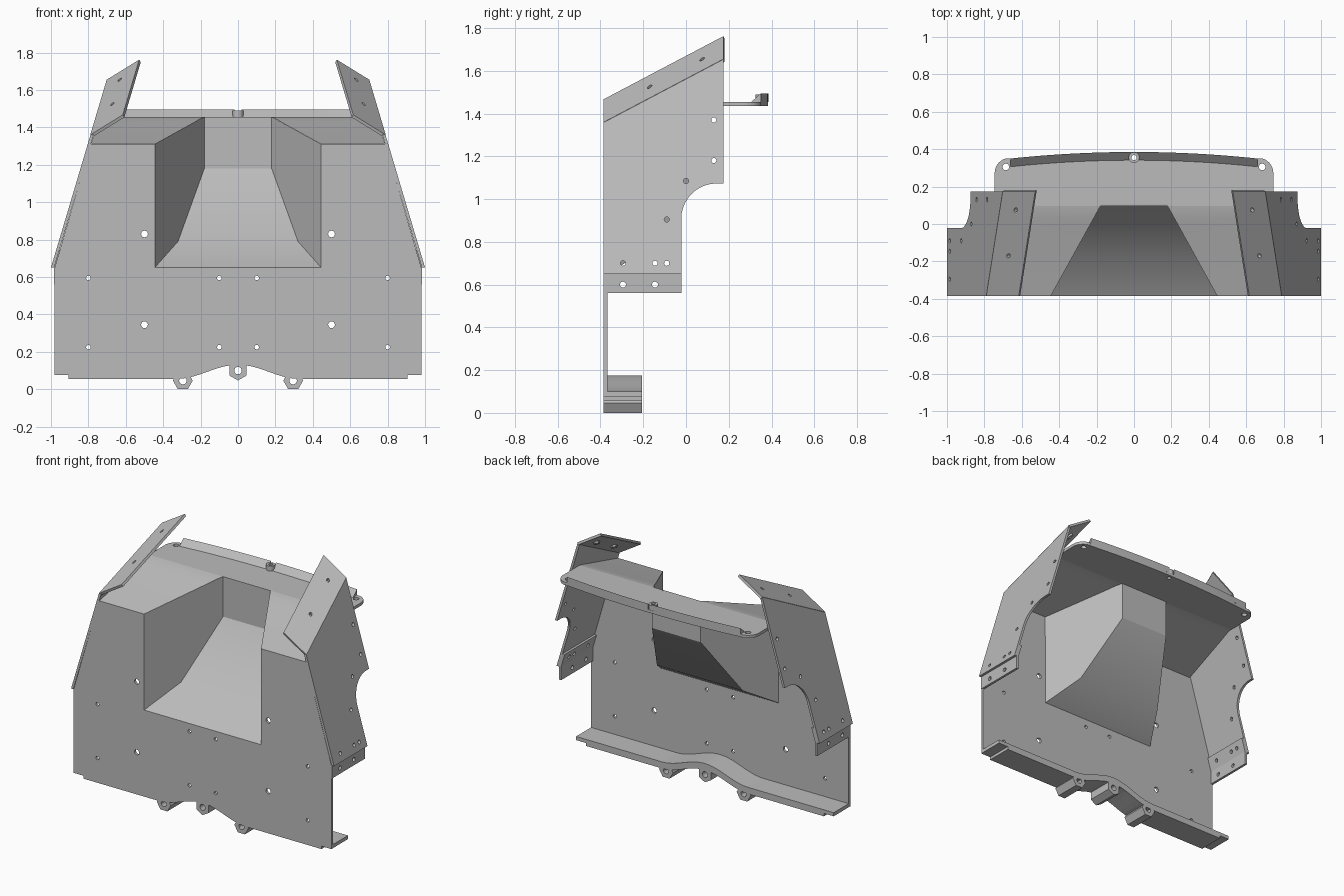
import bpy
import bmesh
from math import cos, sin, pi
from mathutils import Matrix, Vector

cube = bpy.data.objects.get("Cube")
if cube:
    bpy.data.objects.remove(cube)

# One bare sheet metal colour
metal = bpy.data.materials.new("sheet_grey")
metal.use_nodes = True
GREY = (0.5, 0.5, 0.5, 1)
metal.diffuse_color = GREY
bsdf = next(n for n in metal.node_tree.nodes if n.type == 'BSDF_PRINCIPLED')
bsdf.inputs["Base Color"].default_value = GREY
bsdf.inputs["Roughness"].default_value = 0.6

T = 0.017                      # sheet thickness
FRONT, BACK = -0.385, 0.175    # depth of the side panels
MIRROR = Matrix.Scale(-1, 4, (1, 0, 0))


def frame(origin, u, v, w):
    m = Matrix.Identity(4)
    for i, col in enumerate((u, v, w, origin)):
        for r in range(3):
            m[r][i] = col[r]
    return m


def finish(name, mesh):
    mesh.materials.clear()
    mesh.materials.append(metal)
    obj = bpy.data.objects.new(name, mesh)
    bpy.context.collection.objects.link(obj)
    return obj


def ring(x, y, r, n=16, turn=0.0):
    return [(x + r * cos(turn + 2 * pi * i / n), y + r * sin(turn + 2 * pi * i / n))
            for i in range(n)]


def plate(name, outline, holes, matrix, thick=T):
    """Flat plate with holes, drawn in the frame's u-v plane, thickened along w."""
    curve = bpy.data.curves.new(name, 'CURVE')
    curve.dimensions = '2D'
    curve.fill_mode = 'BOTH'
    curve.extrude = thick / 2
    for loop in [outline] + [ring(*h) for h in holes]:
        s = curve.splines.new('POLY')
        s.points.add(len(loop) - 1)
        for p, (x, y) in zip(s.points, loop):
            p.co = (x, y, 0, 1)
        s.use_cyclic_u = True
    tmp = bpy.data.objects.new(name + "_curve", curve)
    bpy.context.collection.objects.link(tmp)
    deps = bpy.context.evaluated_depsgraph_get()
    mesh = bpy.data.meshes.new_from_object(tmp.evaluated_get(deps))
    bpy.data.objects.remove(tmp)
    bm = bmesh.new()
    bm.from_mesh(mesh)
    bmesh.ops.remove_doubles(bm, verts=bm.verts, dist=1e-5)
    bmesh.ops.transform(bm, matrix=matrix @ Matrix.Translation((0, 0, thick / 2)), verts=bm.verts)
    bmesh.ops.recalc_face_normals(bm, faces=bm.faces)
    bm.to_mesh(mesh)
    bm.free()
    for p in mesh.polygons:
        p.use_smooth = False
    return finish(name, mesh)


def shell(name, verts, faces, thick=0):
    """Folded sheet, thickened behind its faces, or a closed solid if thick is 0."""
    mesh = bpy.data.meshes.new(name)
    mesh.from_pydata(verts, [], faces)
    obj = finish(name, mesh)
    bpy.ops.object.select_all(action='DESELECT')
    obj.select_set(True)
    bpy.context.view_layer.objects.active = obj
    if thick:
        mod = obj.modifiers.new("sheet", 'SOLIDIFY')
        mod.thickness = thick
        mod.offset = -1
        bpy.ops.object.modifier_apply(modifier=mod.name)
    else:
        bm = bmesh.new()
        bm.from_mesh(mesh)
        bmesh.ops.recalc_face_normals(bm, faces=bm.faces)
        bm.to_mesh(mesh)
        bm.free()
    bpy.ops.object.shade_smooth_by_angle(angle=0.5)


def mirrored(half):
    return half + [(-x, y) for x, y in reversed(half)]


def bump(x):
    return 0.038 * (1 + cos(pi * x / 0.33)) if abs(x) < 0.33 else 0.0


ARCH = [i * 0.033 for i in range(-10, 11)]
UPRIGHT = frame((0, FRONT, 0), (1, 0, 0), (0, 0, 1), (0, 1, 0))

# Front plate with the recess opening and arched lower edge
side_edge = [(0.905, 0.055), (0.905, 0.075), (0.98, 0.075), (0.98, 0.65),
             (0.788, 1.31), (0.445, 1.31), (0.445, 0.65)]
outline = mirrored(side_edge) + [(x, 0.055 + bump(x)) for x in ARCH]
holes = [(s * x, z, r) for s in (-1, 1) for x, z, r in (
    (0.5, 0.83, 0.018), (0.5, 0.345, 0.018), (0.8, 0.595, 0.012), (0.1, 0.595, 0.012),
    (0.8, 0.225, 0.012), (0.1, 0.225, 0.012))]
plate("front_plate", outline, holes, UPRIGHT)

# Two-layer arched bottom flange
for name, half, low, high in (("bottom_flange", 0.98, 0.075, 0.1),
                              ("flange_stiffener", 0.905, 0.055, 0.0755)):
    xs = [-half] + ARCH + [half]
    loop = [(x, low + bump(x)) for x in xs] + [(x, high + bump(x)) for x in reversed(xs)]
    plate(name, loop, [], UPRIGHT, 0.18)

# Hexagonal mounting lugs
for name, x, z, turn in (("left_lug", 0.295, 0.046, 0), ("right_lug", -0.295, 0.046, 0),
                         ("centre_lug", 0, 0.1, pi / 6)):
    plate(name, ring(x, z, 0.053, 6, turn), [(x, z, 0.02)], UPRIGHT, 0.18)


# Recess: sloping floor, back wall and two splayed cheeks
def recess_half(y):
    return 0.445 - 0.265 * (y - FRONT) / 0.48


path = [(FRONT, 0.65), (-0.16, 0.79), (0.095, 1.18), (0.095, 1.455), (FRONT, 1.31)]
verts = [(s * recess_half(y), y, z) for s in (-1, 1) for y, z in path]
faces = [(i, i + 5, i + 6, i + 1) for i in range(3)]
faces += [(0, 1, 2, 3, 4), (9, 8, 7, 6, 5)]
shell("recess", verts, faces, 0.012)

# Sloping roof either side of the recess, bent level at the back
rows = [(FRONT, 1.31), (0.0, 1.428), (0.035, 1.44), (0.07, 1.45), (0.095, 1.455)]
for name, s in (("left_roof", 1), ("right_roof", -1)):
    verts = []
    for y, z in rows:
        verts += [(s * recess_half(y), y, z), (s * (0.982 - (z - 0.65) * 0.298), y, z)]
    faces = [(2 * i, 2 * i + 1, 2 * i + 3, 2 * i + 2) for i in range(len(rows) - 1)]
    if s < 0:
        faces = [f[::-1] for f in faces]
    shell(name, verts, faces, 0.02)


# Rear shelf with rounded corners and a bowed edge
def bow(x):
    return 0.385 - 0.035 * (x / 0.66) ** 2


half = [(0.745, 0.095)] + [(0.665 + 0.08 * cos(a * pi / 16), 0.273 + 0.08 * sin(a * pi / 16))
                           for a in range(8)]
half += [(x * 0.066, bow(x * 0.066)) for x in range(10, 0, -1)]
plate("rear_shelf", mirrored(half), [(0.685, 0.305, 0.018), (-0.685, 0.305, 0.018), (0, 0.355, 0.014)],
      frame((0, 0, 1.435), (1, 0, 0), (0, 1, 0), (0, 0, 1)), 0.02)

# Wedge lip along the shelf edge, with a bushing in the middle
N = 14
for name, s in (("left_lip", 1), ("right_lip", -1)):
    verts = []
    for i in range(N + 1):
        x = 0.02 + 0.64 * i / N
        y = bow(x)
        verts += [(s * x, y - 0.045, 1.454), (s * x, y, 1.454), (s * x, y, 1.495)]
    faces = [(0, 1, 2), (3 * N, 3 * N + 2, 3 * N + 1)]
    for i in range(N):
        for a, b in ((0, 1), (1, 2), (2, 0)):
            faces.append((3 * i + a, 3 * i + b, 3 * i + 3 + b, 3 * i + 3 + a))
    shell(name, verts, faces)
plate("lip_bushing", ring(0, 0.355, 0.029, 20), [(0, 0.355, 0.014)],
      frame((0, 0, 1.455), (1, 0, 0), (0, 1, 0), (0, 0, 1)), 0.034)

# Side panels, their top flanges and lower brackets
LEAN = (-0.298, 0, 1)
panel = [(FRONT, 0.65), (-0.022, 0.65)]
panel += [(0.143 + 0.165 * cos(a), 0.908 + 0.165 * sin(a))
          for a in (pi - i * pi / 20 for i in range(11))]
panel += [(BACK, 1.073), (BACK, 1.655), (FRONT, 1.36)]
panel_holes = [(0.13, 1.37), (0.13, 1.18), (0, 1.085), (-0.09, 0.905),
               (-0.09, 0.7), (-0.145, 0.7), (-0.295, 0.7)]
bracket_holes = [(-0.295, 0.6), (-0.145, 0.6)]
bend = Vector((-0.088, 0.56, 0.295)) / 0.56
rise = Vector((-0.175, 0, 0.108)).normalized()
under = bend.cross(rise).normalized()
if under.z > 0:
    under.negate()
for side, m in (("left", Matrix.Identity(4)), ("right", MIRROR)):
    plate(side + "_panel", panel, [(y, z, 0.012) for y, z in panel_holes],
          m @ frame((1.194, 0, 0), (0, 1, 0), LEAN, (-1, 0, 0)))
    plate(side + "_bracket_top", [(FRONT + T, 0.65), (-0.022, 0.65), (-0.022, 0.745), (FRONT + T, 0.745)],
          [(y, z, 0.012) for y, z in panel_holes[4:]],
          m @ frame((1.194 - T, 0, 0), (0, 1, 0), LEAN, (-1, 0, 0)))
    plate(side + "_bracket", [(FRONT, 0.56), (-0.022, 0.56), (-0.022, 0.652), (FRONT, 0.652)],
          [(y, z, 0.014) for y, z in bracket_holes],
          m @ frame((0.983, 0, 0), (0, 1, 0), (0, 0, 1), (-1, 0, 0)))
    base = Vector((0.79, FRONT, 1.36)) - bend * FRONT
    fm = m @ frame(base, bend, rise, under)
    spots = [(-0.17, 0.1), (0.075, 0.1)]
    plate(side + "_top_flange", [(FRONT, 0), (BACK, 0), (BACK, 0.204), (FRONT, 0.204)],
          [(u, v, 0.011) for u, v in spots], fm)
    for i, (u, v) in enumerate(spots):
        plate(f"{side}_flange_nut_{i + 1}", ring(u, v, 0.025, 6), [(u, v, 0.011)],
              fm @ Matrix.Translation((0, 0, T)), 0.012)
